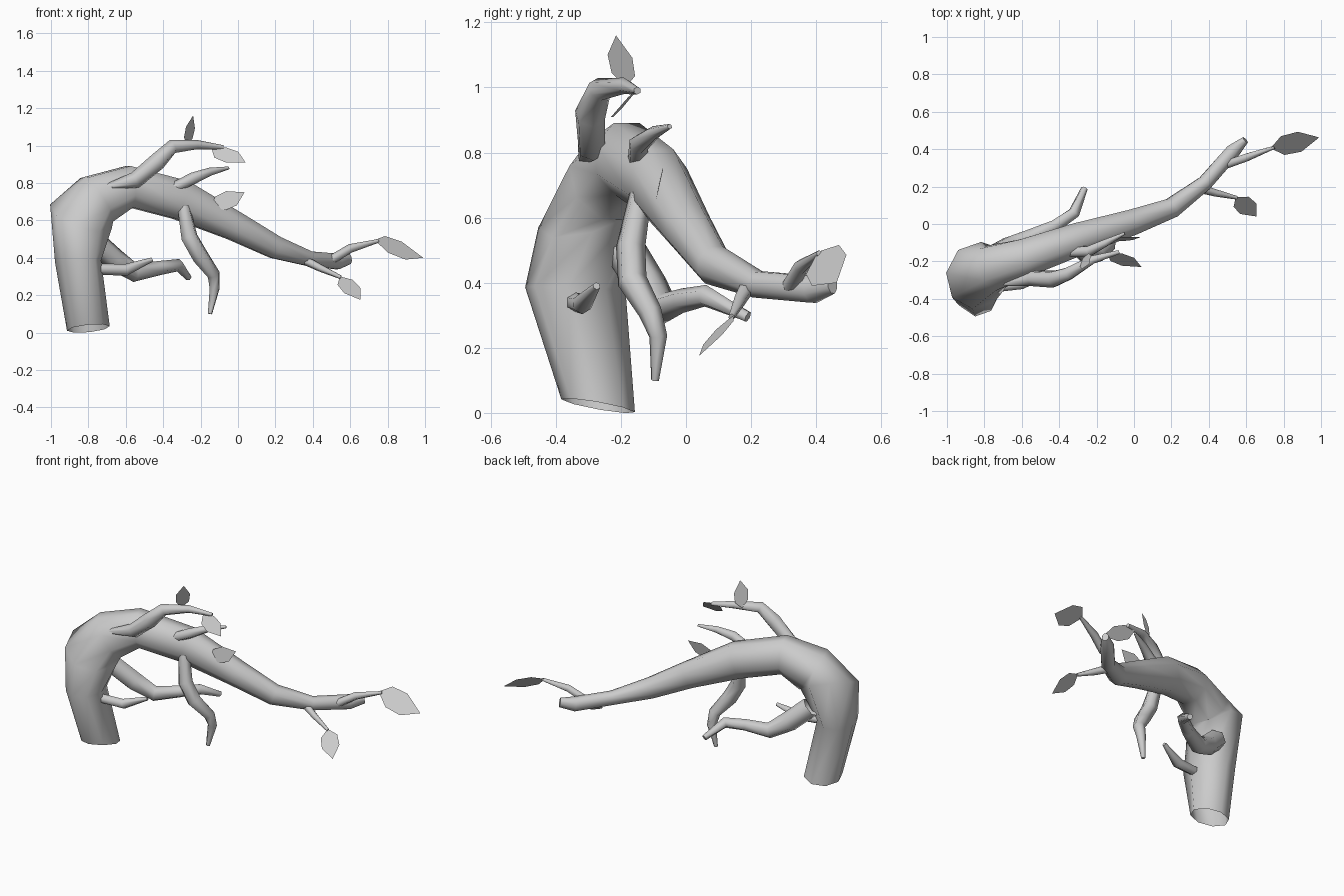
import bpy
import bmesh
import math
from mathutils import Vector

old_cube = bpy.data.objects.get("Cube")
if old_cube:
    bpy.data.objects.remove(old_cube, do_unlink=True)

# One plain grey for the whole branch
grey = bpy.data.materials.new("plain grey")
grey.use_nodes = True
grey.diffuse_color = (0.6, 0.6, 0.6, 1)
grey.node_tree.nodes["Principled BSDF"].inputs["Base Color"].default_value = grey.diffuse_color

SIDE = Vector((-0.35, 1, 0))


def finish(name, bm, smooth_angle):
    """Turn a bmesh into a named, shaded object."""
    mesh = bpy.data.meshes.new(name)
    bmesh.ops.recalc_face_normals(bm, faces=bm.faces[:])
    bm.to_mesh(mesh)
    bm.free()
    mesh.materials.append(grey)
    part = bpy.data.objects.new(name, mesh)
    bpy.context.collection.objects.link(part)
    bpy.ops.object.select_all(action="DESELECT")
    part.select_set(True)
    bpy.context.view_layer.objects.active = part
    if smooth_angle:
        bpy.ops.object.shade_smooth_by_angle(angle=math.radians(smooth_angle))
    return part


def limb(name, rings, sides=6, tilts={}):
    """Sweep a tapering polygon, open at its root, along (x, y, z, radius, [side radius]) rings.

    tilts maps a ring number to its own facing direction."""
    bm = bmesh.new()
    centres = [Vector(ring[:3]) for ring in rings]
    loops = []
    for i, ring in enumerate(rings):
        before = centres[max(i - 1, 0)]
        after = centres[min(i + 1, len(rings) - 1)]
        into = (centres[i] - before).normalized()
        out = (after - centres[i]).normalized()
        tangent = Vector(tilts.get(i, into + out)).normalized()
        across = (SIDE - tangent * SIDE.dot(tangent)).normalized()
        upward = tangent.cross(across)
        loop = []
        for k in range(sides):
            angle = math.tau * (k + 0.5) / sides
            offset = across * math.cos(angle) * ring[-1] + upward * math.sin(angle) * ring[3]
            loop.append(bm.verts.new(centres[i] + offset))
        loops.append(loop)
    for lower, upper in zip(loops, loops[1:]):
        for k in range(sides):
            n = (k + 1) % sides
            bm.faces.new((lower[k], lower[n], upper[n], upper[k]))
    bm.faces.new(loops[-1])
    return finish(name, bm, 65)


def leaf(name, base, tip, half_width):
    """Flat pointed leaf, widest around its middle."""
    base, tip, half_width = Vector(base), Vector(tip), Vector(half_width)
    outline = [(0, 0), (0.25, 0.9), (0.6, 0.95), (1, 0), (0.6, -0.95), (0.25, -0.9)]
    bm = bmesh.new()
    corners = [bm.verts.new(base.lerp(tip, along) + half_width * side) for along, side in outline]
    bm.faces.new(corners)
    return finish(name, bm, 0)


# Main trunk bending over into the long bough
limb("trunk_and_bough", [
    (-0.80, -0.27, 0.022, 0.115, 0.115),
    (-0.855, -0.34, 0.38, 0.118, 0.16),
    (-0.84, -0.275, 0.62, 0.175, 0.19),
    (-0.755, -0.235, 0.71, 0.15, 0.13),
    (-0.58, -0.18, 0.78, 0.12, 0.11),
    (-0.31, -0.085, 0.71, 0.115, 0.095),
    (-0.02, 0.005, 0.57, 0.083, 0.075),
    (0.20, 0.085, 0.455, 0.065, 0.058),
    (0.38, 0.22, 0.395, 0.043, 0.043),
    (0.53, 0.39, 0.38, 0.045, 0.042),
    (0.595, 0.45, 0.395, 0.03, 0.02),
], sides=8, tilts={0: (-0.1, 0.18, 1), 2: (0.33, -0.3, 0.9)})

# Side twigs
limb("crown_twig", [
    (-0.72, -0.32, 0.775, 0.012),
    (-0.55, -0.29, 0.815, 0.045),
    (-0.43, -0.295, 0.915, 0.048),
    (-0.35, -0.265, 0.995, 0.038),
    (-0.22, -0.19, 1.005, 0.025),
    (-0.08, -0.15, 0.99, 0.012),
])
limb("upper_twig", [
    (-0.34, -0.15, 0.775, 0.03),
    (-0.24, -0.145, 0.825, 0.032),
    (-0.15, -0.10, 0.86, 0.022),
    (-0.05, -0.05, 0.88, 0.008),
])
limb("rear_branch", [
    (-0.77, -0.18, 0.49, 0.062),
    (-0.66, -0.12, 0.39, 0.062),
    (-0.55, -0.07, 0.32, 0.05),
    (-0.42, -0.01, 0.345, 0.038),
    (-0.32, 0.06, 0.36, 0.034),
    (-0.265, 0.19, 0.295, 0.018),
])
limb("hanging_twig", [
    (-0.29, -0.14, 0.67, 0.035),
    (-0.26, -0.17, 0.51, 0.046),
    (-0.20, -0.165, 0.405, 0.046),
    (-0.13, -0.11, 0.31, 0.036),
    (-0.125, -0.085, 0.235, 0.028),
    (-0.15, -0.095, 0.10, 0.012),
])
limb("low_twig", [
    (-0.75, -0.34, 0.34, 0.03),
    (-0.60, -0.32, 0.335, 0.032),
    (-0.46, -0.275, 0.39, 0.012),
])
limb("tip_twig", [
    (0.50, 0.32, 0.39, 0.025),
    (0.60, 0.355, 0.45, 0.024),
    (0.75, 0.41, 0.49, 0.01),
])
limb("lower_tip_twig", [
    (0.35, 0.19, 0.39, 0.025),
    (0.44, 0.165, 0.345, 0.02),
    (0.55, 0.14, 0.295, 0.01),
])

# Leaves
leaf("tip_leaf", (0.73, 0.405, 0.495), (0.99, 0.463, 0.40), (-0.01, 0.056, 0.05))
leaf("lower_tip_leaf", (0.545, 0.145, 0.30), (0.655, 0.04, 0.175), (0.045, 0.03, 0.015))
leaf("upright_leaf", (-0.275, -0.185, 1.0), (-0.24, -0.215, 1.16), (0.025, 0.04, -0.005))
leaf("crown_leaf", (-0.14, -0.16, 0.98), (0.04, -0.23, 0.91), (0.035, 0.022, 0.03))
leaf("bough_leaf", (-0.14, -0.09, 0.67), (0.035, -0.07, 0.75), (-0.03, 0.008, 0.04))
